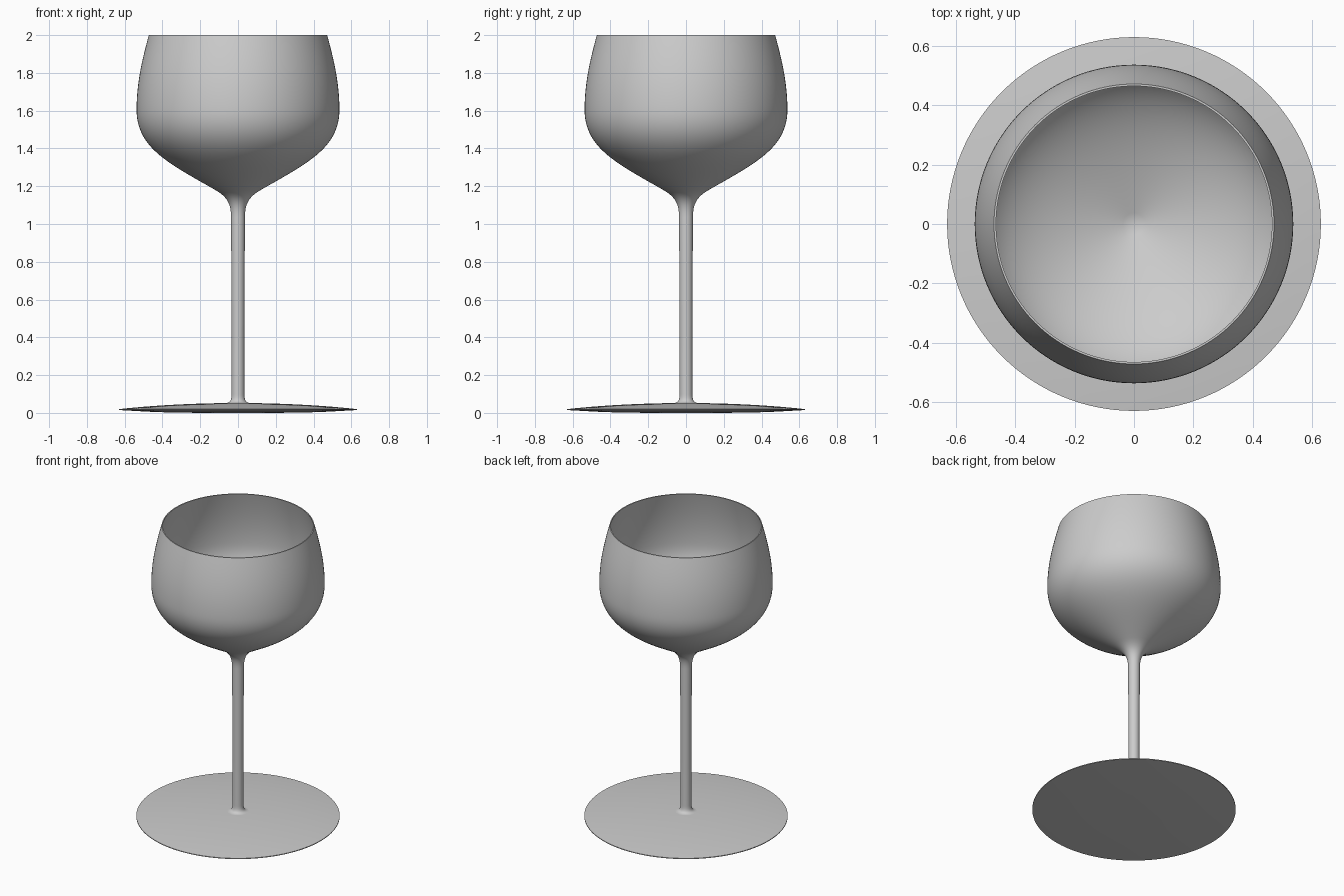
import bpy
import bmesh
from math import cos, sin, pi, radians
from mathutils import Vector
from mathutils.geometry import interpolate_bezier

SIDES = 128

cube = bpy.data.objects.get("Cube")
if cube:
    bpy.data.objects.remove(cube, do_unlink=True)

# One plain grey for the whole goblet
grey = bpy.data.materials.new("light_grey")
grey.use_nodes = True
grey.diffuse_color = (0.604, 0.604, 0.604, 1)
grey.node_tree.nodes["Principled BSDF"].inputs["Base Color"].default_value = grey.diffuse_color


def curve(p0, h0, h1, p1, count=16):
    """Points of a smooth profile segment, as (radius, height)."""
    pts = interpolate_bezier(*[Vector((*p, 0)) for p in (p0, h0, h1, p1)], count)
    return [(p.x, p.y) for p in pts]


def lathe(name, profile):
    """Revolve a profile around z; points on the axis become a single pole."""
    bm = bmesh.new()
    rings = []
    for r, z in profile:
        if r < 1e-5:
            rings.append([bm.verts.new((0, 0, z))] * SIDES)
        else:
            angles = [2 * pi * i / SIDES for i in range(SIDES)]
            rings.append([bm.verts.new((r * cos(a), r * sin(a), z)) for a in angles])
    for low, high in zip(rings, rings[1:]):
        for i in range(SIDES):
            j = (i + 1) % SIDES
            corners = list(dict.fromkeys((low[i], low[j], high[j], high[i])))
            bm.faces.new(corners)
    mesh = bpy.data.meshes.new(name)
    bm.to_mesh(mesh)
    bm.free()
    mesh.materials.append(grey)
    obj = bpy.data.objects.new(name, mesh)
    bpy.context.collection.objects.link(obj)
    bpy.ops.object.select_all(action="DESELECT")
    obj.select_set(True)
    bpy.context.view_layer.objects.active = obj
    bpy.ops.object.shade_smooth_by_angle(angle=radians(40))


# Foot: thin disc, slightly domed on top, with a shallow rise to its edge below
foot_top = curve((0.63, 0.02), (0.45, 0.04), (0.25, 0.05), (0.065, 0.052))
lathe("foot", [(0, 0), (0.2, 0), (0.43, 0.004), (0.63, 0.015)] + foot_top)

# Stem: fillet at the foot, then a slim rod widening a little towards the bowl
stem_fillet = curve((0.065, 0.052), (0.042, 0.054), (0.034, 0.065), (0.034, 0.1), 10)
lathe("stem", stem_fillet + [(0.034, 0.4), (0.035, 0.75), (0.037, 1.04)])

# Bowl: outer wall from stem to rim, then the inner wall down to a shallow cone floor
neck = curve((0.037, 1.04), (0.037, 1.11), (0.06, 1.145), (0.12, 1.18))
belly = curve((0.12, 1.18), (0.36, 1.318), (0.537, 1.4), (0.537, 1.605), 28)
shoulder = curve((0.537, 1.605), (0.537, 1.75), (0.505, 1.88), (0.472, 2.0), 20)
inner_wall = curve((0.465, 2.0), (0.498, 1.88), (0.526, 1.75), (0.526, 1.62), 20)
floor = curve((0.526, 1.62), (0.524, 1.42), (0.34, 1.315), (0, 1.21), 28)
lathe("bowl", neck + belly[1:] + shoulder[1:] + inner_wall + floor[1:])
